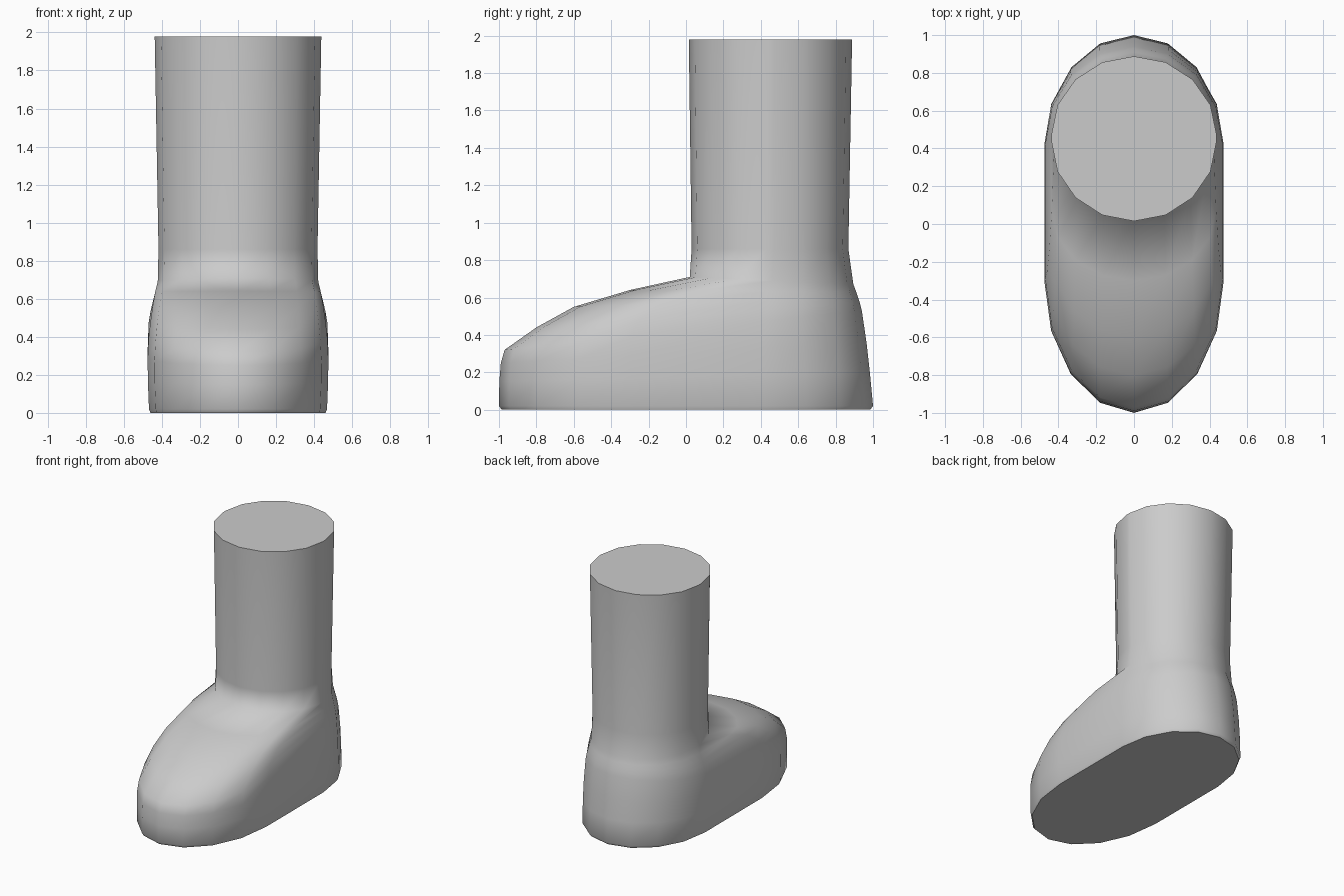
import bpy, bmesh
from math import sin, cos, pi

if "Cube" in bpy.data.objects:
    bpy.data.objects.remove(bpy.data.objects["Cube"])

# Boot cross-sections, sole to top:
# (front y, front z, front arc centre y, half width, back arc centre y, back y, back z)
RINGS = [
    (-0.985, 0.00, -0.30, 0.460, 0.42, 0.985, 0.00),
    (-1.00, 0.02, -0.30, 0.468, 0.42, 1.00, 0.02),
    (-0.998, 0.15, -0.30, 0.474, 0.42, 0.983, 0.20),
    (-0.99, 0.25, -0.30, 0.475, 0.42, 0.965, 0.36),
    (-0.97, 0.32, -0.29, 0.470, 0.42, 0.94, 0.53),
    (-0.80, 0.44, -0.25, 0.460, 0.43, 0.93, 0.57),
    (-0.60, 0.55, -0.13, 0.448, 0.44, 0.92, 0.60),
    (-0.30, 0.64, 0.07, 0.435, 0.45, 0.91, 0.63),
    (0.02, 0.71, 0.42, 0.422, 0.46, 0.895, 0.67),
    (0.03, 0.86, 0.43, 0.418, 0.47, 0.868, 0.86),
    (0.015, 1.98, 0.44, 0.438, 0.47, 0.888, 1.98),
]
N = 8  # segments in each half arc


def ring_points(yf, zf, cf, w, cb, yb, zb):
    pts = []
    for i in range(N + 1):                       # back half, right to left
        a = pi * i / N
        pts.append((w * cos(a), cb + (yb - cb) * sin(a)))
    for i in range(N + 1):                       # front half, left to right
        a = pi * i / N
        pts.append((-w * cos(a), cf - (cf - yf) * sin(a)))
    return [(x, y, zf + (zb - zf) * (y - yf) / (yb - yf)) for x, y in pts]


# Loft the boot
bm = bmesh.new()
loops = [[bm.verts.new(p) for p in ring_points(*r)] for r in RINGS]
for lo, hi in zip(loops, loops[1:]):
    for i in range(len(lo)):
        j = (i + 1) % len(lo)
        bm.faces.new((lo[i], lo[j], hi[j], hi[i]))
for f in bm.faces:
    f.smooth = True

# Flat sole and flat top
for loop in (list(reversed(loops[0])), loops[-1]):
    cap = bm.faces.new(loop)
    cap.smooth = False
    for e in cap.edges:
        e.smooth = False
bmesh.ops.recalc_face_normals(bm, faces=bm.faces[:])

mesh = bpy.data.meshes.new("boot")
bm.to_mesh(mesh)
bm.free()
boot = bpy.data.objects.new("boot", mesh)
bpy.context.collection.objects.link(boot)
